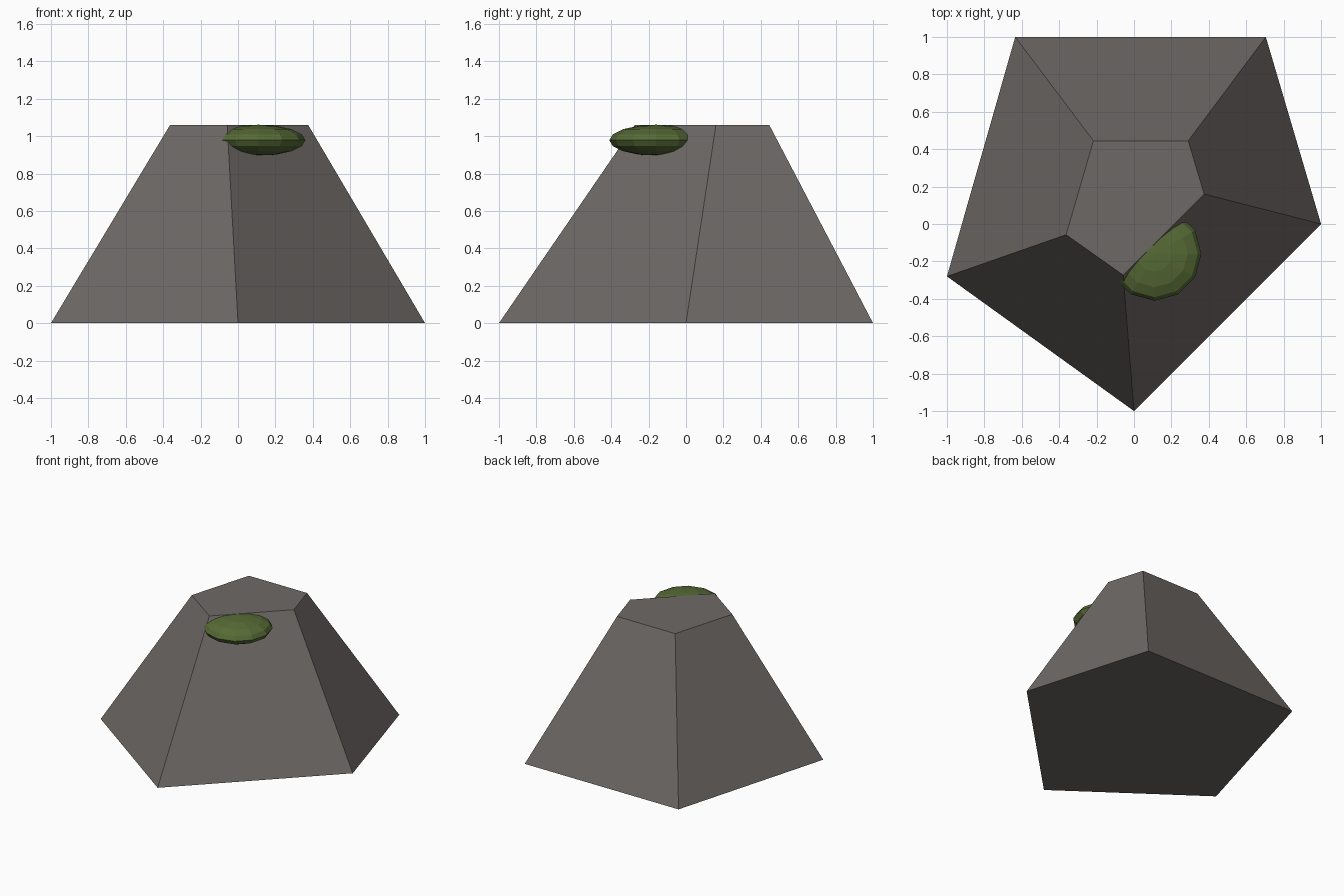
import bpy, bmesh
from mathutils import Matrix

if "Cube" in bpy.data.objects:
    bpy.data.objects.remove(bpy.data.objects["Cube"])

def material(name, rgb):
    m = bpy.data.materials.new(name)
    m.diffuse_color = (*rgb, 1)
    m.use_nodes = True
    m.node_tree.nodes["Principled BSDF"].inputs["Base Color"].default_value = m.diffuse_color
    return m

def add_object(name, bm, mat):
    bmesh.ops.recalc_face_normals(bm, faces=bm.faces)
    mesh = bpy.data.meshes.new(name)
    bm.to_mesh(mesh)
    bm.free()
    mesh.materials.append(mat)
    obj = bpy.data.objects.new(name, mesh)
    bpy.context.collection.objects.link(obj)
    return obj

stone = material("stone grey", (0.155, 0.141, 0.132))
green = material("moss green", (0.095, 0.147, 0.036))

# Rock: five-sided block tapering to a smaller flat top
HEIGHT = 1.06
base = [(0, -1), (1, 0), (0.705, 1), (-0.635, 1), (-1, -0.28)]
crown = [(-0.058, -0.273), (0.375, 0.16), (0.29, 0.445), (-0.217, 0.445), (-0.363, -0.057)]
bm = bmesh.new()
low = [bm.verts.new((x, y, 0)) for x, y in base]
high = [bm.verts.new((x, y, HEIGHT)) for x, y in crown]
bm.faces.new(low[::-1])
bm.faces.new(high)
for i in range(5):
    j = (i + 1) % 5
    bm.faces.new((low[i], low[j], high[j], high[i]))
add_object("rock", bm, stone)

# Moss: flattened faceted cushion half sunk into the front right slope
bm = bmesh.new()
bmesh.ops.create_uvsphere(bm, u_segments=12, v_segments=8, radius=1,
                          matrix=Matrix.Diagonal((0.25, 0.25, 0.083, 1)))
moss = add_object("moss_patch", bm, green)
moss.location = (0.11, -0.16, 0.978)
